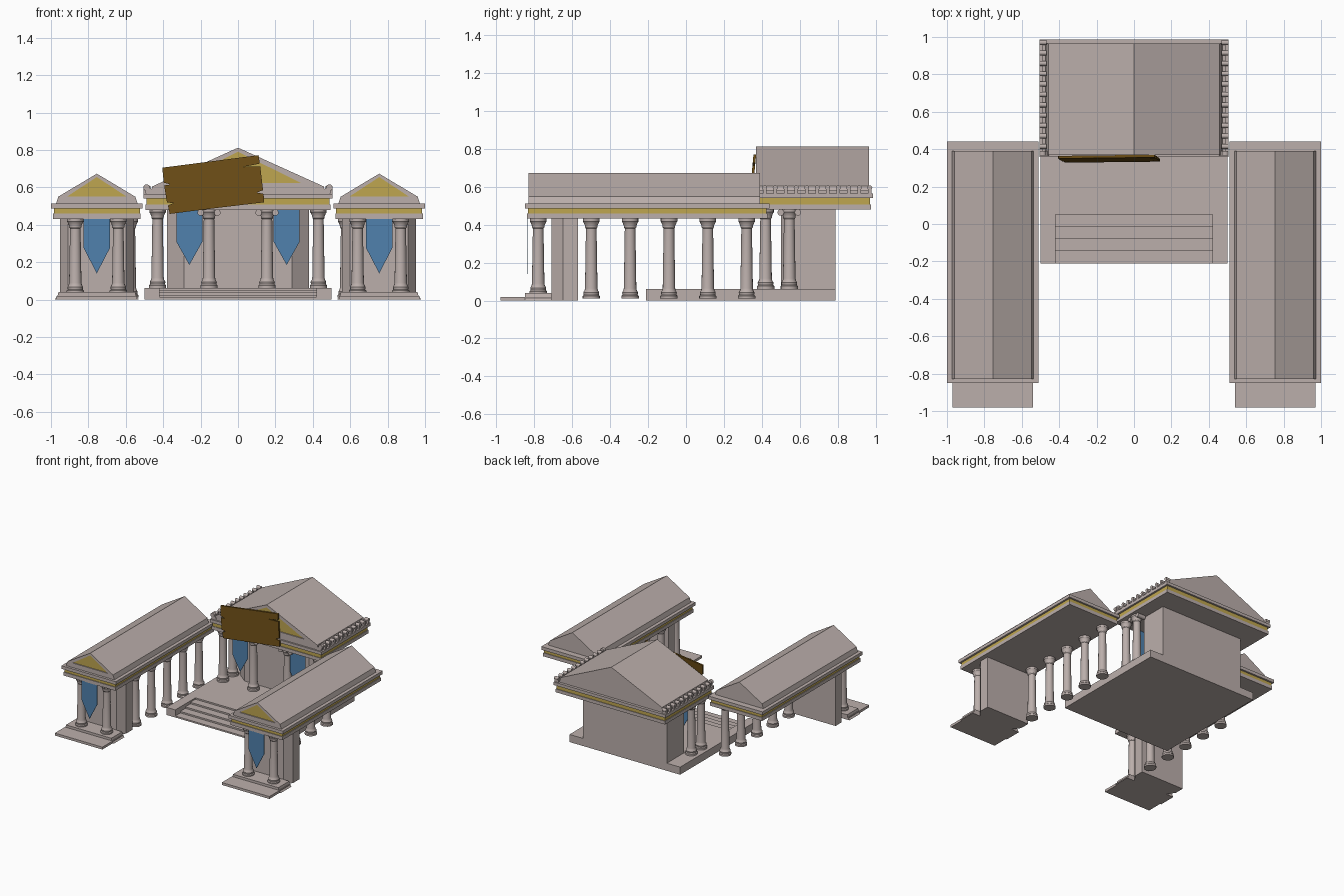
import bpy, bmesh
from math import sin, cos, pi, radians
from mathutils import Matrix

if "Cube" in bpy.data.objects:
    bpy.data.objects.remove(bpy.data.objects["Cube"])


def material(name, rgb):
    m = bpy.data.materials.new(name)
    m.diffuse_color = (*rgb, 1)
    m.use_nodes = True
    m.node_tree.nodes["Principled BSDF"].inputs["Base Color"].default_value = m.diffuse_color
    return m


STONE = material("stone", (0.50, 0.43, 0.41))
GOLD = material("gold", (0.52, 0.38, 0.08))
BLUE = material("blue_cloth", (0.08, 0.22, 0.42))
WOOD = material("wood", (0.15, 0.075, 0.008))


def finish(name, bm, mat=STONE, smooth=False):
    bmesh.ops.recalc_face_normals(bm, faces=bm.faces)
    me = bpy.data.meshes.new(name)
    bm.to_mesh(me)
    bm.free()
    me.materials.append(mat)
    ob = bpy.data.objects.new(name, me)
    bpy.context.collection.objects.link(ob)
    if smooth:
        bpy.ops.object.select_all(action='DESELECT')
        ob.select_set(True)
        bpy.context.view_layer.objects.active = ob
        bpy.ops.object.shade_smooth_by_angle(angle=radians(35))
    return ob


def extrude(name, pts, depth, mat=STONE):
    """Closed 3D outline swept along a vector."""
    bm = bmesh.new()
    f = bm.faces.new([bm.verts.new(p) for p in pts])
    r = bmesh.ops.extrude_face_region(bm, geom=[f], use_keep_orig=True)
    vs = [g for g in r['geom'] if isinstance(g, bmesh.types.BMVert)]
    bmesh.ops.translate(bm, verts=vs, vec=depth)
    return finish(name, bm, mat)


def xz(name, pts, y0, y1, mat=STONE):
    return extrude(name, [(x, y0, z) for x, z in pts], (0, y1 - y0, 0), mat)


def box(name, x0, x1, y0, y1, z0, z1, mat=STONE):
    return extrude(name, [(x0, y0, z0), (x1, y0, z0), (x1, y1, z0), (x0, y1, z0)],
                   (0, 0, z1 - z0), mat)


def column(name, x, y, z0, z1, n=16):
    h = z1 - z0
    prof = [(.046, 0), (.046, .014), (.040, .02), (.042, .032), (.035, .045), (.033, .055),
            (.028, h - .055), (.033, h - .048), (.033, h - .04), (.041, h - .022),
            (.044, h - .018), (.044, h)]
    bm = bmesh.new()
    rings = [[bm.verts.new((x + r * cos(2 * pi * i / n), y + r * sin(2 * pi * i / n), z0 + z))
              for i in range(n)] for r, z in prof]
    for a, b in zip(rings, rings[1:]):
        for i in range(n):
            bm.faces.new((a[i], a[(i + 1) % n], b[(i + 1) % n], b[i]))
    bm.faces.new(rings[0])
    bm.faces.new(rings[-1])
    finish(name, bm, smooth=True)


def rod(name, centre, r, length, axis):
    bm = bmesh.new()
    rot = Matrix.Rotation(pi / 2, 4, 'Y' if axis == 'X' else 'X')
    bmesh.ops.create_cone(bm, cap_ends=True, segments=12, radius1=r, radius2=r,
                          depth=length, matrix=Matrix.Translation(centre) @ rot)
    finish(name, bm, smooth=True)


def entablature(name, x0, x1, y0, y1, levels):
    insets = (.010, .015, 0)
    for part, d, za, zb in zip(("architrave", "frieze", "cornice"), insets, levels, levels[1:]):
        box(f"{name}_{part}", x0 + d, x1 - d, y0 + d, y1 - d, za, zb,
            GOLD if part == "frieze" else STONE)


def gable_roof(name, cx, w, zb, zs, zt, y0, y1, gw, gz0, gz1):
    """Roof body, raised front pediment frame, gold panel inside it."""
    we = w - .012
    xz(name + "_roof", [(cx - w, zb), (cx + w, zb), (cx + we, zs), (cx, zt), (cx - we, zs)],
       y0 + .025, y1)
    xz(name + "_pediment_rake", [(cx - w, zb), (cx - we, zs), (cx, zt), (cx + we, zs), (cx + w, zb),
                                 (cx + gw, gz0), (cx, gz1), (cx - gw, gz0)], y0, y0 + .025)
    xz(name + "_pediment_sill", [(cx - w, zb), (cx + w, zb), (cx + gw, gz0), (cx - gw, gz0)],
       y0, y0 + .025)
    xz(name + "_pediment_panel", [(cx - gw, gz0), (cx + gw, gz0), (cx, gz1)],
       y0 + .008, y0 + .024, GOLD)


def banner(name, cx, y, zt, zs, zp):
    xz(name, [(cx - .07, zt), (cx - .07, zs), (cx, zp), (cx + .07, zs), (cx + .07, zt)],
       y - .002, y + .002, BLUE)


def chamfered_wall(name, cx, w, flat, y0, yc, y1, z0, z1):
    extrude(name, [(cx - w, y1, z0), (cx - w, yc, z0), (cx - flat, y0, z0), (cx + flat, y0, z0),
                   (cx + w, yc, z0), (cx + w, y1, z0)], (0, 0, z1 - z0))


# Side wings
for s, n in ((-1, "left_wing"), (1, "right_wing")):
    c = s * .755
    box(n + "_lower_step", c - .215, c + .215, -.98, -.71, 0, .02)
    xz(n + "_upper_step", [(c - .225, 0), (c + .225, 0), (c + .21, .02), (c + .205, .04),
                           (c - .205, .04), (c - .21, .02)], -.85, -.71)
    chamfered_wall(n + "_wall", c, .198, .155, -.71, -.65, -.57, 0, .435)
    for i, dx in enumerate((-.115, .115)):
        column(f"{n}_porch_column_{i}", c + dx, -.78, .035, .435)
    for i in range(5):
        column(f"{n}_colonnade_column_{i}", s * .578, -.5 + i * .205, .01, .435)
    entablature(n, c - .245, c + .245, -.85, .44, (.432, .46, .487, .513))
    gable_roof(n, c, .218, .513, .55, .673, -.83, .39, .16, .55, .655)
    banner(n + "_banner", c, -.838, .435, .275, .14)

# Main podium with stairs set between side blocks
box("podium", -.5, .5, .05, .79, 0, .062)
for s in (-1, 1):
    box("stair_cheek", min(s * .42, s * .5), max(s * .42, s * .5), -.21, .05, 0, .062)
stair = [(-.21, 0)]
for i in range(4):
    stair += [(-.21 + i * .065, .0125 * (i + 1)), (-.21 + (i + 1) * .065, .0125 * (i + 1))]
stair.append((.05, 0))
extrude("podium_stairs", [(-.42, y, z) for y, z in stair], (.84, 0, 0))

# Main hall
chamfered_wall("main_wall", 0, .38, .29, .5, .57, .79, .06, .49)
for i, x in enumerate((-.43, -.155, .155, .43)):
    column(f"main_front_column_{i}", x, .42, .062, .485)
for s in (-1, 1):
    column("main_side_column", s * .43, .545, .062, .485)
    for dy in (-.045, .045):
        rod("side_volute", (s * .43, .545 + dy, .465), .017, .07, 'X')
    for dx in (-.045, .045):
        rod("front_volute", (s * .155 + dx, .42, .465), .017, .07, 'Y')
    banner("main_banner", s * .26, .4, .485, .31, .185)
entablature("main", -.505, .505, .357, .987, (.48, .507, .54, .565))
gable_roof("main", 0, .47, .565, .605, .812, .37, .965, .34, .622, .79)

# Eave ornaments and corner scrolls
for s in (-1, 1):
    for i in range(11):
        y = .415 + i * .0555
        box("eave_ornament", s * .487 - .018, s * .487 + .018, y - .009, y + .009, .563, .595)
        rod("eave_ornament_cap", (s * .487, y, .595), .013, .036, 'X')
    box("eave_rail", s * .48 - .008, s * .48 + .008, .37, .975, .563, .582)
    rod("corner_scroll_low", (s * .475, .378, .575), .02, .025, 'Y')
    rod("corner_scroll_high", (s * .488, .378, .598), .018, .025, 'Y')

# Crooked wooden board with chipped edges, leaning back
outline = [(-.405, .705), (-.15, .738), (.11, .772), (.116, .727), (.03, .71), (.119, .712),
           (.134, .585), (.10, .572), (.137, .565), (.14, .52), (-.12, .489), (-.365, .458),
           (-.375, .503), (-.345, .515), (-.38, .52), (-.395, .61), (-.36, .615), (-.397, .625)]
extrude("hanging_board", [(x, .328 + (z - .46) * .09, z) for x, z in outline], (0, .014, 0), WOOD)
